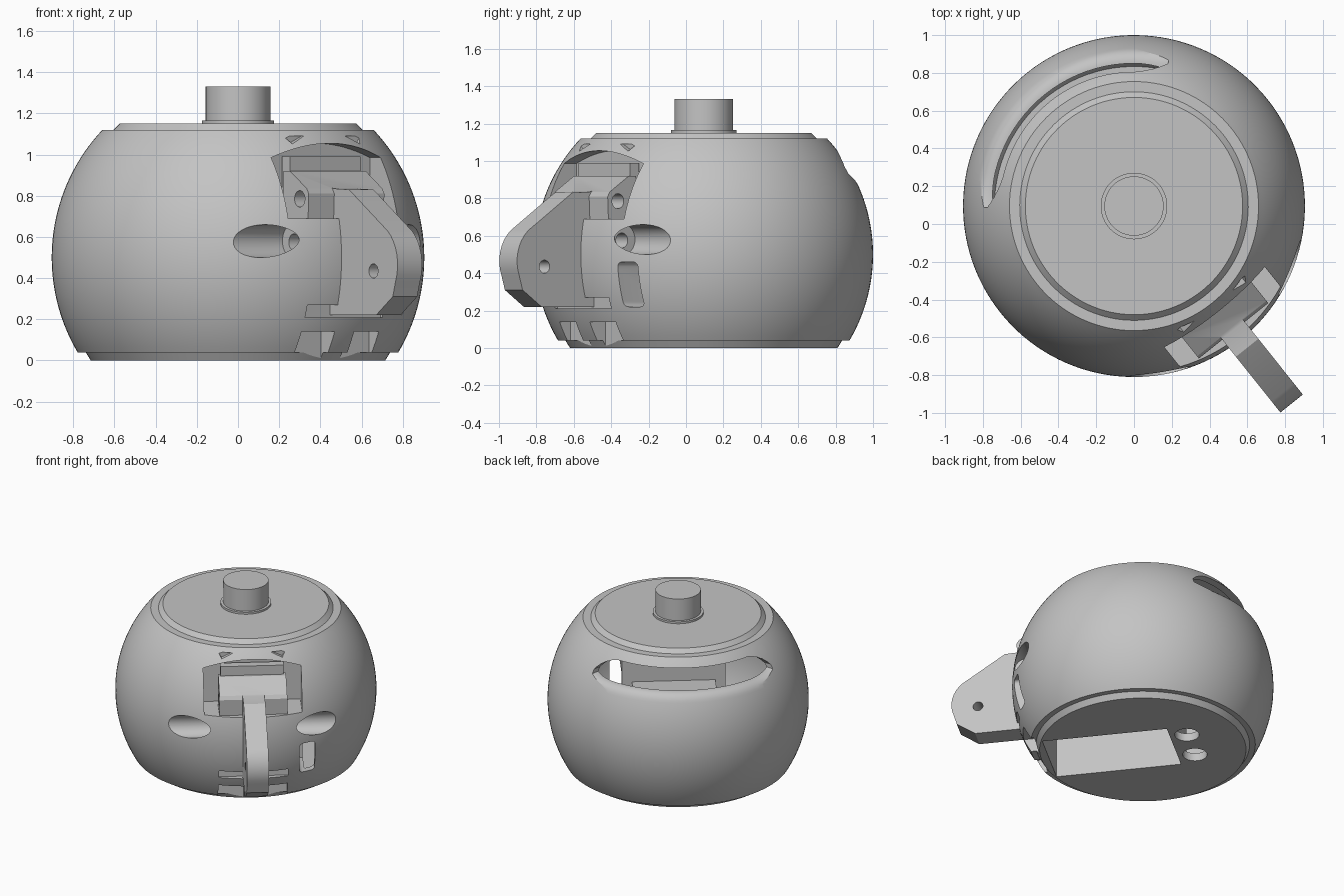
import bpy, bmesh, math
from mathutils import Matrix

if "Cube" in bpy.data.objects:
    bpy.data.objects.remove(bpy.data.objects["Cube"], do_unlink=True)

grey = bpy.data.materials.new("plain_grey")
grey.use_nodes = True
grey.diffuse_color = (0.55, 0.55, 0.55, 1)
grey.node_tree.nodes["Principled BSDF"].inputs["Base Color"].default_value = grey.diffuse_color


def finish(name, bm):
    bmesh.ops.recalc_face_normals(bm, faces=bm.faces)
    mesh = bpy.data.meshes.new(name)
    bm.to_mesh(mesh)
    bm.free()
    mesh.materials.append(grey)
    obj = bpy.data.objects.new(name, mesh)
    bpy.context.collection.objects.link(obj)
    return obj


def revolve(name, profile, steps=128):
    """Closed solid turned about z from (radius, height) points."""
    bm = bmesh.new()
    vs = [bm.verts.new((r, 0, z)) for r, z in profile]
    edges = [bm.edges.new(pair) for pair in zip(vs, vs[1:])]
    bmesh.ops.spin(bm, geom=vs + edges, axis=(0, 0, 1), cent=(0, 0, 0),
                   angle=math.tau, steps=steps, use_duplicate=False)
    bmesh.ops.remove_doubles(bm, verts=bm.verts, dist=1e-5)
    return finish(name, bm)


def loft(name, sections):
    """Solid through closed sections with equal point counts."""
    bm = bmesh.new()
    rings = [[bm.verts.new(p) for p in s] for s in sections]
    n = len(rings[0])
    for a, b in zip(rings, rings[1:]):
        for i in range(n):
            j = (i + 1) % n
            bm.faces.new((a[i], a[j], b[j], b[i]))
    bm.faces.new(rings[0])
    bm.faces.new(rings[-1])
    return finish(name, bm)


def prism_x(name, pts, a, b):
    return loft(name, [[(x, y, z) for y, z in pts] for x in (a, b)])


def prism_y(name, pts, a, b):
    return loft(name, [[(x, y, z) for x, z in pts] for y in (a, b)])


def box(name, x, y, z):
    return prism_x(name, [(y[0], z[0]), (y[1], z[0]), (y[1], z[1]), (y[0], z[1])], *x)


def circle(cx, cy, r, n=32):
    return [(cx + r * math.cos(math.tau * i / n), cy + r * math.sin(math.tau * i / n))
            for i in range(n)]


def combine(obj, tool, operation="DIFFERENCE"):
    """Apply a boolean and discard the tool."""
    mod = obj.modifiers.new("bool", "BOOLEAN")
    mod.operation, mod.object, mod.solver = operation, tool, "EXACT"
    bpy.context.view_layer.update()
    result = bpy.data.meshes.new_from_object(obj.evaluated_get(bpy.context.evaluated_depsgraph_get()))
    obj.modifiers.clear()
    obj.data = result
    bpy.data.objects.remove(tool, do_unlink=True)


def arc(radius, z0, z1, n):
    """Part of a sphere profile centred at half a unit high."""
    zs = [z0 + (z1 - z0) * i / n for i in range(n + 1)]
    return [(math.sqrt(radius ** 2 - (z - 0.5) ** 2), z) for z in zs]


# Round body with stepped base and raised lid
body = revolve("body", [(0, 0), (0.715, 0), (0.74, 0.04)] + arc(0.905, 0.04, 1.12, 40)
               + [(0.605, 1.12), (0.575, 1.15), (0, 1.15)])

# Cavity, keeping solid housings for the latch, base pocket and screw scoops
cavity = revolve("cavity", [(0, 0.06)] + arc(0.86, 0.06, 1.07, 24) + [(0, 1.07)], 96)
combine(cavity, box("latch_housing", (-0.36, 0.36), (-0.95, -0.5), (-0.1, 1.2)))
combine(cavity, box("pocket_housing", (-0.29, 0.29), (-0.9, 0.25), (-0.05, 0.4)))
for s in (-1, 1):
    combine(cavity, prism_x("scoop_housing", circle(-0.77, 0.58, 0.105), s * 0.3, s * 0.66))
combine(body, cavity)

# Curved slot at the back with a rounded lower lip and tapered ends
slot = [(0.6, 0.912), (0.77, 0.91), (0.795, 0.902), (0.815, 0.885), (0.835, 0.855),
        (0.95, 0.68), (0.95, 1.06), (0.6, 1.06)]
half = [(52, 0.2), (50.5, 0.4), (48, 0.64), (45, 0.82), (42, 0.94)]
stations = [(-a, s) for a, s in half] + [(a, 1) for a in range(-39, 40, 3)] + half[::-1]
sections = []
for angle, s in stations:
    t = math.radians(90 + angle)
    sections.append([(r * math.cos(t), r * math.sin(t), 0.94 + (z - 0.94) * s) for r, z in slot])
combine(body, loft("slot_cutter", sections))

# Latch opening with arched top, lower slot and base pocket
arch = [(-0.34, 0.69), (0.34, 0.69)] + [
    (x / 100, 1.055 - 0.6 * (x / 100) ** 2) for x in range(34, -35, -4)]
combine(body, prism_y("opening_cutter", arch, -1.1, -0.6))
combine(body, box("tab_cutter", (-0.24, 0.24), (-1, -0.81), (0.21, 0.27)))
combine(body, box("pocket_cutter", (-0.25, 0.25), (-0.66, 0.22), (-0.1, 0.33)))

# Side window with rounded corners
window = []
for k, (cx, cz) in enumerate([(0.405, 0.435), (0.345, 0.435), (0.345, 0.245), (0.405, 0.245)]):
    for step in range(5):
        t = math.radians(90 * k + 22.5 * step)
        window.append((cx + 0.025 * math.cos(t), cz + 0.025 * math.sin(t)))
combine(body, prism_y("window_cutter", window, -1, -0.55))

# Mirrored cuts: screw scoops and holes, base notches, markers, base holes
for s in (-1, 1):
    combine(body, prism_x("scoop_cutter", circle(-0.77, 0.58, 0.08), s * 0.275, s * 0.9))
    combine(body, prism_x("screw_cutter", circle(-0.78, 0.575, 0.04), s * 0.15, s * 0.4))
    combine(body, box("notch_cutter", (s * 0.06, s * 0.24), (-1, -0.72), (-0.1, 0.14)))
    tri = [(s * 0.13, 1.09), (s * 0.235, 1.09), (s * 0.21, 1.052)]
    combine(body, prism_y("marker_cutter", tri, -0.9, -0.655))
    holes = circle(s * 0.14, 0.34, 0.085)
    combine(body, loft("base_hole_cutter", [[(x, y, z) for x, y in holes] for z in (-0.1, 0.2)]))

# Latch: hinge bar, back plate and lever
latch = prism_x("latch", [(-0.65, 0.69), (-0.84, 0.69), (-0.845, 0.81), (-0.83, 0.835),
                          (-0.70, 0.92), (-0.65, 0.92)], -0.235, 0.235)
combine(latch, box("back_plate", (-0.22, 0.22), (-0.68, -0.62), (0.75, 0.99)), "UNION")
tip = []
for i in range(9):
    t = math.radians(40 + 9 * i)
    tip.append((-1.125 - 0.213 * math.sin(t), 0.465 + 0.213 * math.cos(t)))
lever = [(-0.67, 0.7), (-0.67, 0.88), (-0.84, 0.835), (-0.96, 0.83)] + tip + [
    (-1.3, 0.31), (-1.17, 0.22), (-0.8, 0.22), (-0.8, 0.7)]
combine(latch, prism_x("lever", lever, -0.076, 0.076), "UNION")
combine(latch, prism_x("hinge_hole", circle(-0.775, 0.785, 0.04), -0.4, 0.4))
combine(latch, prism_x("lever_hole", circle(-1.15, 0.435, 0.035), -0.4, 0.4))

# Knob with collar on the lid
knob = revolve("knob", [(0, 1.14), (0.176, 1.14), (0.176, 1.165), (0.157, 1.165),
                        (0.157, 1.33), (0, 1.33)], 64)

# Turn the whole assembly into place and shade it
place = Matrix.Translation((0, 0.095, 0)) @ Matrix.Rotation(math.radians(38.6), 4, "Z")
bpy.ops.object.select_all(action="DESELECT")
for obj in (body, latch, knob):
    obj.data.transform(place)
    obj.select_set(True)
bpy.context.view_layer.objects.active = body
bpy.ops.object.shade_smooth_by_angle(angle=math.radians(25))
